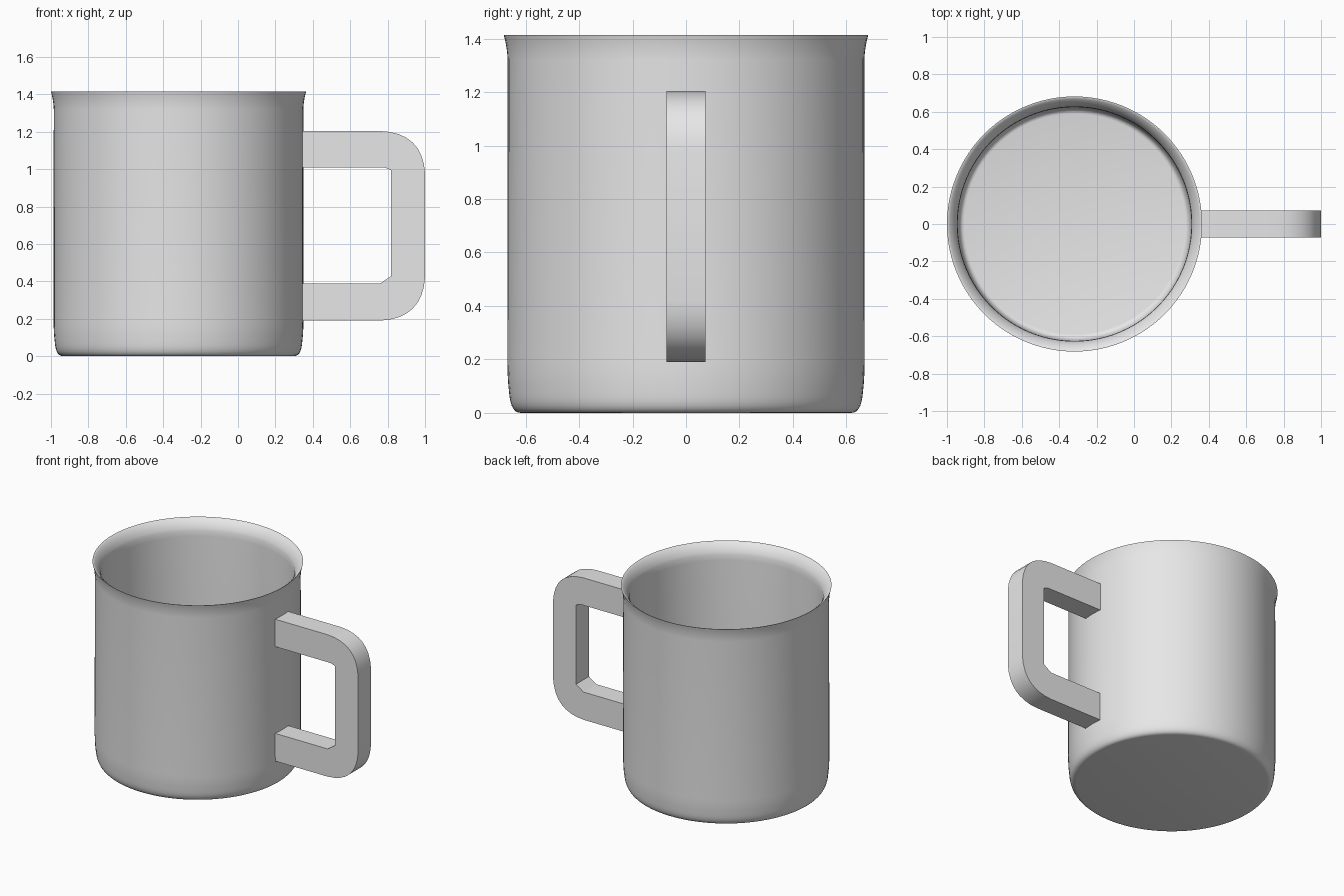
import bpy, bmesh, math
from mathutils import Vector

if "Cube" in bpy.data.objects:
    bpy.data.objects.remove(bpy.data.objects["Cube"])

CENTRE_X = -0.318
SIDES = 96

grey = bpy.data.materials.new("plain grey")
grey.use_nodes = True
colour = (0.8, 0.8, 0.8, 1)
grey.diffuse_color = colour
grey.node_tree.nodes["Principled BSDF"].inputs["Base Color"].default_value = colour


def finish(name, bm, angle):
    bmesh.ops.recalc_face_normals(bm, faces=bm.faces)
    mesh = bpy.data.meshes.new(name)
    bm.to_mesh(mesh)
    bm.free()
    mesh.materials.append(grey)
    ob = bpy.data.objects.new(name, mesh)
    bpy.context.collection.objects.link(ob)
    bpy.ops.object.select_all(action="DESELECT")
    ob.select_set(True)
    bpy.context.view_layer.objects.active = ob
    bpy.ops.object.shade_smooth_by_angle(angle=math.radians(angle))
    return ob


def bezier(a, b, c, steps=8):
    """Points on a quadratic curve from a to c, pulled towards b."""
    a, b, c = Vector(a), Vector(b), Vector(c)
    ts = [i / steps for i in range(steps + 1)]
    return [a * (1 - t) ** 2 + b * 2 * t * (1 - t) + c * t * t for t in ts]


# Cup: outer wall, flared lip, inner wall and floor as one turned profile
profile = [(0, 0)]
profile += bezier((0.618, 0), (0.652, 0), (0.66, 0.06), 6)
profile += bezier((0.662, 0.08), (0.668, 0.13), (0.668, 0.19), 4)
profile += bezier((0.667, 1.32), (0.669, 1.37), (0.682, 1.414), 5)
profile += bezier((0.678, 1.414), (0.642, 1.39), (0.627, 1.34), 6)
profile += [(0.625, 1.3), (0.625, 0.16)]
profile += bezier((0.625, 0.12), (0.62, 0.05), (0.59, 0.05), 5)
profile += [(0, 0.05)]

bm = bmesh.new()
verts = [bm.verts.new((CENTRE_X + p[0], 0, p[1])) for p in profile]
edges = [bm.edges.new(pair) for pair in zip(verts, verts[1:])]
bmesh.ops.spin(bm, geom=verts + edges, cent=(CENTRE_X, 0, 0), axis=(0, 0, 1),
               angle=math.tau, steps=SIDES)
bmesh.ops.remove_doubles(bm, verts=bm.verts, dist=0.0005)
finish("cup", bm, 40)

# Handle: flat bracket with rounded outer corners and small inner chamfers
ROOT = 0.325
outer = [Vector((ROOT, 1.204))]
outer += bezier((0.76, 1.204), (0.985, 1.195), (1.0, 0.98))
outer += bezier((1.0, 0.42), (0.985, 0.2), (0.76, 0.19))
outer += [Vector((ROOT, 0.19))]
inner = [(ROOT, 0.388), (0.76, 0.388), (0.818, 0.428),
         (0.818, 0.995), (0.785, 1.008), (ROOT, 1.008)]

bm = bmesh.new()
outline = [bm.verts.new((p[0], -0.073, p[1])) for p in outer + inner]
face = bm.faces.new(outline)
side = bmesh.ops.extrude_face_region(bm, geom=[face])["geom"]
bmesh.ops.translate(bm, vec=(0, 0.146, 0),
                    verts=[g for g in side if isinstance(g, bmesh.types.BMVert)])
finish("handle", bm, 30)
